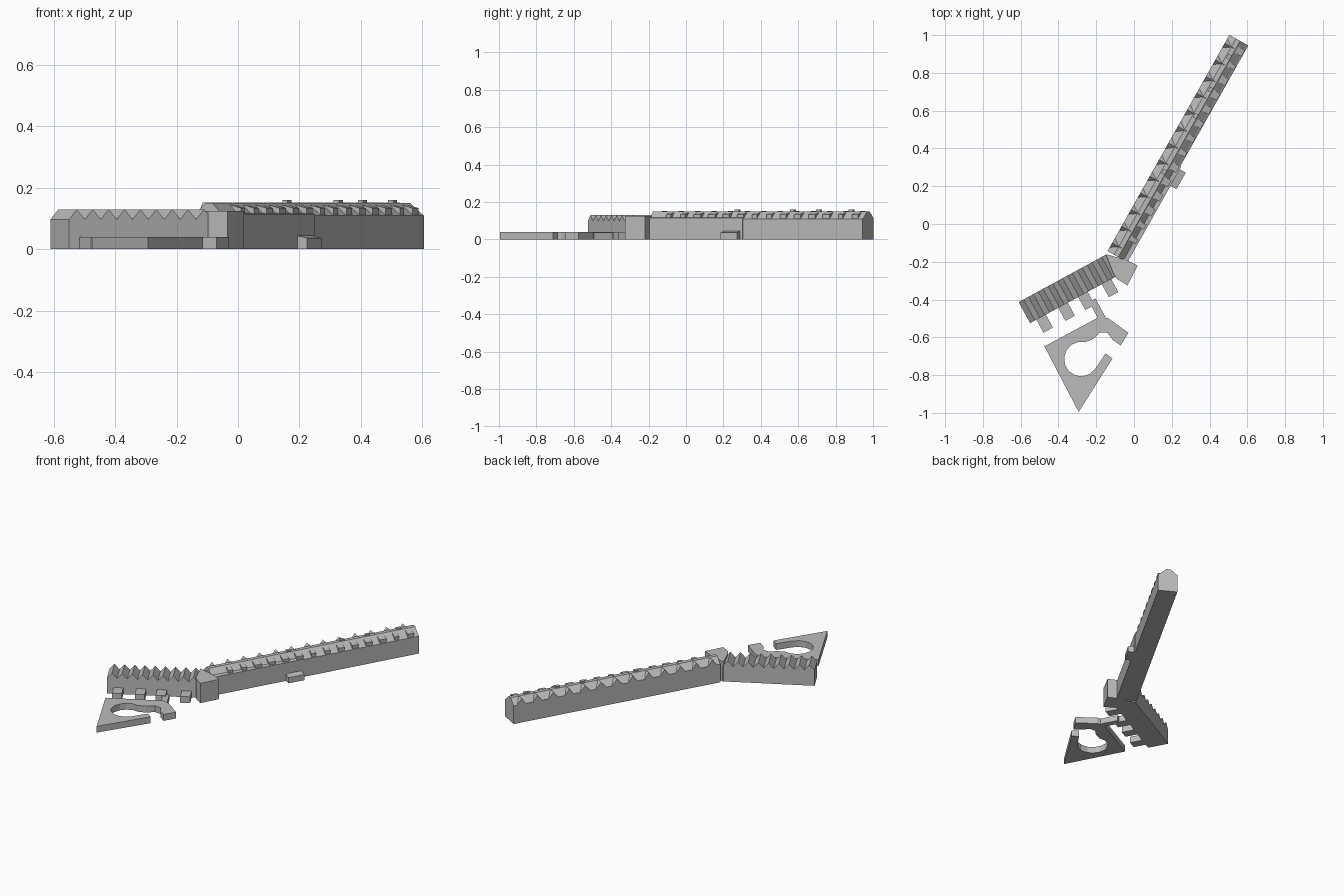
import bpy, bmesh, math, random
from mathutils import Matrix, Vector

random.seed(4)
if "Cube" in bpy.data.objects:
    bpy.data.objects.remove(bpy.data.objects["Cube"], do_unlink=True)

stone = bpy.data.materials.new("plain grey")
stone.use_nodes = True
GREY = (0.5, 0.5, 0.5, 1)
stone.diffuse_color = GREY
stone.node_tree.nodes["Principled BSDF"].inputs["Base Color"].default_value = GREY


def frame(x, y, degrees):
    return Matrix.Translation((x, y, 0)) @ Matrix.Rotation(math.radians(degrees), 4, "Z")


# Axis order: which local axis each profile coordinate and the extrusion use
PLACE = {
    "x": lambda a, b, d: Vector((d, a, b)),
    "y": lambda a, b, d: Vector((a, d, b)),
    "z": lambda a, b, d: Vector((a, b, d)),
}


def extrude(name, profile, axis, start, end, place=Matrix()):
    """Sweep a flat profile along one local axis."""
    bm = bmesh.new()
    verts = [bm.verts.new(PLACE[axis](a, b, start)) for a, b in profile]
    face = bm.faces.new(verts)
    moved = bmesh.ops.extrude_face_region(bm, geom=[face])["geom"]
    step = PLACE[axis](0, 0, end - start)
    bmesh.ops.translate(bm, vec=step, verts=[g for g in moved if isinstance(g, bmesh.types.BMVert)])
    bmesh.ops.recalc_face_normals(bm, faces=bm.faces)
    mesh = bpy.data.meshes.new(name)
    bm.to_mesh(mesh)
    bm.free()
    mesh.materials.append(stone)
    obj = bpy.data.objects.new(name, mesh)
    obj.matrix_world = place
    bpy.context.collection.objects.link(obj)
    return obj


def box(name, x0, x1, y0, y1, z0, z1, place):
    return extrude(name, [(x0, y0), (x1, y0), (x1, y1), (x0, y1)], "z", z0, z1, place)


# Long range: local x runs along it, local y from its right wall to its left
LONG = frame(-0.04, -0.2, 60.6)
LENGTH, MIDDLE, WIDTH, EAVE, RIDGE = 1.314, 0.58, 0.115, 0.115, 0.15
roof = [(0.05, RIDGE), (0.075, RIDGE), (WIDTH, EAVE), (WIDTH, 0)]
extrude("long_range_near", [(-0.006, 0), (-0.006, EAVE), (0.018, EAVE + 0.003)] + roof,
        "x", 0, MIDDLE, LONG)
extrude("long_range_far", [(0, 0), (0, 0.11), (0.012, EAVE + 0.003)] + roof,
        "x", MIDDLE, LENGTH, LONG)

# Cross gables along the left wall
GABLES = 13
pitch = LENGTH / GABLES
for i in range(GABLES):
    mid = pitch * (i + 0.5)
    half = pitch * random.uniform(0.32, 0.45)
    extrude("cross_gable", [(mid - half, EAVE - 0.01), (mid + half, EAVE - 0.01), (mid, RIDGE + 0.002)],
            "y", 0.06, WIDTH, LONG)

# Dormers along the right slope
for i in range(14):
    u = 0.12 + i * 0.088
    wide = random.uniform(0.025, 0.045)
    extrude("dormer", [(0.003, 0.1), (0.003, 0.134), (0.05, 0.146), (0.05, 0.1)],
            "x", u - wide / 2, u + wide / 2, LONG)

# Chimneys on the ridge
for u in (0.5, 0.84, 1.0, 1.2):
    box("chimney", u, u + 0.025, 0.05, 0.07, 0.13, 0.16, LONG)

# Porch on the right wall
extrude("porch", [(-0.042, 0), (-0.042, 0.036), (0.01, 0.048), (0.01, 0)],
        "x", 0.465, 0.565, LONG)

# Short wing with a row of steep gables
WING = frame(-0.55, -0.525, 28.5)
WING_LENGTH, DEPTH, TEETH = 0.53, 0.127, 9
tooth = WING_LENGTH / TEETH
saw = [(0, 0), (0, 0.097)]
for i in range(TEETH):
    saw += [((i + 0.5) * tooth, 0.13), ((i + 1) * tooth, 0.097)]
extrude("gabled_wing", saw + [(WING_LENGTH, 0)], "y", 0, DEPTH, WING)

# Low annexes in front of the wing
for u in (0.038, 0.17, 0.29, 0.432):
    box("annex", u, u + 0.057, -0.078, 0.01, 0, 0.04, WING)
box("link_passage", 0.328, 0.366, -0.16, -0.05, 0, 0.036, WING)

# Corner block joining the two ranges
extrude("corner_block", [(-0.15, -0.16), (-0.04, -0.19), (0.02, -0.22), (-0.035, -0.325),
                         (-0.092, -0.29), (-0.11, -0.26)], "z", 0, 0.125)

# Low triangular hall with an open curved court
outer = [(-0.114, -0.712), (-0.293, -0.995), (-0.474, -0.648), (-0.18, -0.49),
         (-0.135, -0.5), (-0.03, -0.576), (-0.07, -0.643), (-0.113, -0.614)]
court = [(-0.14, -0.576), (-0.18, -0.574), (-0.215, -0.607)]
for i in range(11):
    a = math.radians(75 + i * 25)
    court.append((-0.28 + 0.09 * math.cos(a), -0.715 + 0.092 * math.sin(a)))
extrude("triangular_hall", outer + court + [(-0.15, -0.685)], "z", 0, 0.04)
